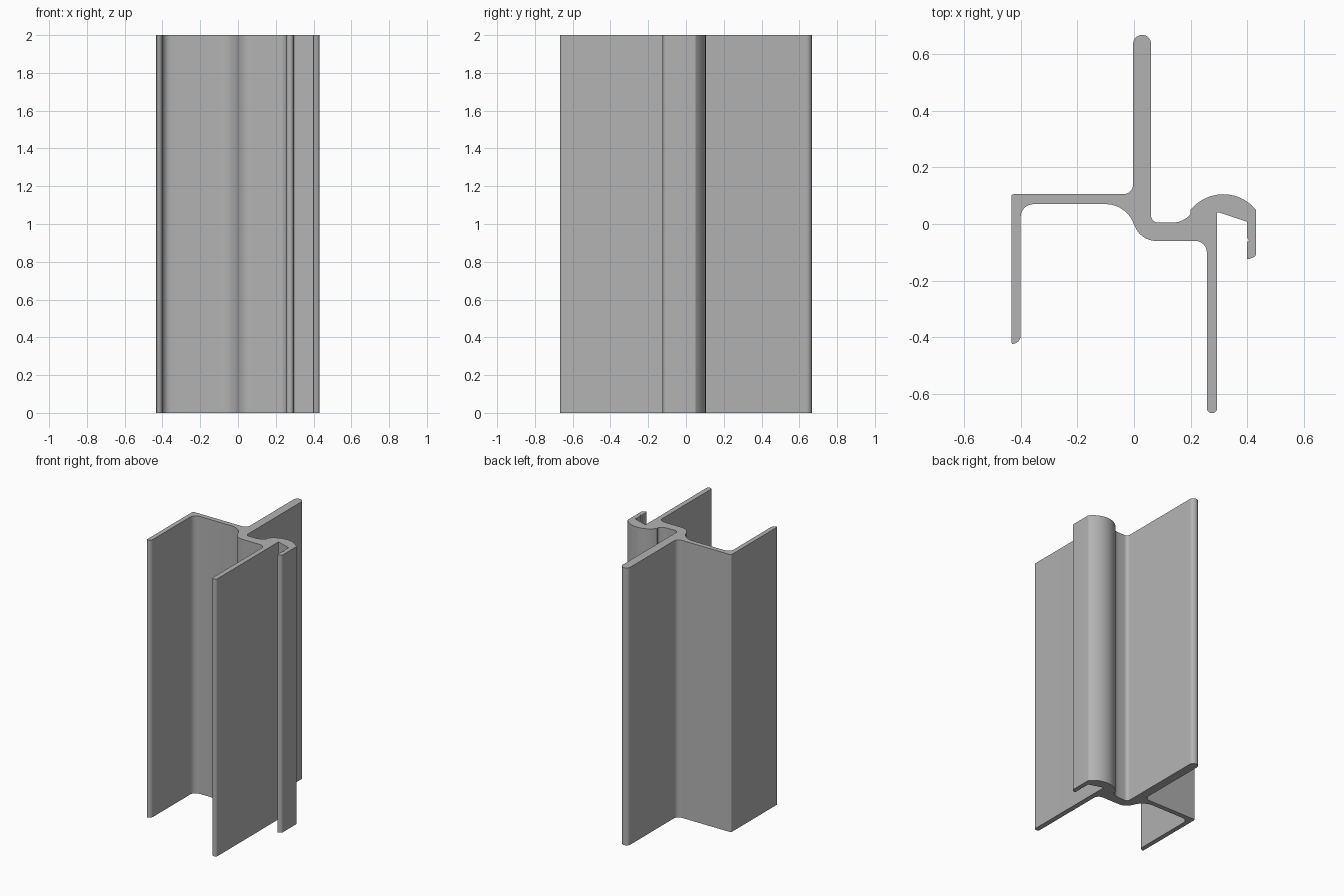
import bpy, bmesh
from math import cos, sin, radians
from mathutils import Vector

if "Cube" in bpy.data.objects:
    bpy.data.objects.remove(bpy.data.objects["Cube"], do_unlink=True)


def arc(cx, cy, r, a0, a1, steps=12):
    """Points along a circular arc, angles in degrees."""
    angles = [radians(a0 + (a1 - a0) * i / steps) for i in range(steps + 1)]
    return [(cx + r * cos(a), cy + r * sin(a), 0) for a in angles]


def rounded(corners, steps=8):
    """Round each (x, y, radius) corner with a tangent arc."""
    out = []
    for i, (x, y, r) in enumerate(corners):
        p = Vector((x, y))
        if r == 0:
            out.append(p)
            continue
        u = (Vector(corners[i - 1][:2]) - p).normalized()
        v = (Vector(corners[(i + 1) % len(corners)][:2]) - p).normalized()
        half = u.angle(v) / 2
        centre = p + (u + v).normalized() * (r / sin(half))
        reach = r * cos(half) / sin(half)
        start, end = p + u * reach - centre, p + v * reach - centre
        sweep = start.angle_signed(end)
        for k in range(steps + 1):
            a = -sweep * k / steps
            out.append(centre + Vector((start.x * cos(a) - start.y * sin(a),
                                        start.x * sin(a) + start.y * cos(a))))
    return out


# Cross-section, clockwise from the top of the back fin
outline = [(-0.003, 0.667, 0.031), (0.06, 0.667, 0.031), (0.06, 0.005, 0.025)]
# Curved hook and its lip
outline += arc(0.137, 0.085, 0.08, 270, 322, 8)
outline += arc(0.315, -0.043, 0.148, 142, 46, 20)
outline += [(0.431, 0.05, 0.01), (0.431, -0.115, 0.018), (0.398, -0.126, 0.005),
            (0.398, -0.066, 0), (0.406, -0.057, 0), (0.398, -0.048, 0),
            (0.398, 0.008, 0), (0.293, 0.043, 0.004)]
# Long front leg
outline += [(0.293, -0.667, 0.017), (0.257, -0.667, 0.017), (0.257, -0.06, 0.04)]
# S-shaped step in the web
outline += arc(0.08, 0.023, 0.083, 270, 198)
outline += arc(-0.1, -0.035, 0.105, 18, 90)
# Short front leg and its outer corner
outline += [(-0.4, 0.07, 0.045), (-0.4, -0.423, 0.03), (-0.433, -0.423, 0.008),
            (-0.433, 0.105, 0.008), (-0.003, 0.105, 0.035)]

# Extrude the section to full height
bm = bmesh.new()
base = bm.faces.new([bm.verts.new((p.x, p.y, 0)) for p in rounded(outline)])
top = bmesh.ops.extrude_face_region(bm, geom=[base], use_keep_orig=True)
bmesh.ops.translate(bm, vec=(0, 0, 2),
                    verts=[g for g in top["geom"] if isinstance(g, bmesh.types.BMVert)])
bmesh.ops.recalc_face_normals(bm, faces=bm.faces)
mesh = bpy.data.meshes.new("extruded_profile")
bm.to_mesh(mesh)
bm.free()

profile = bpy.data.objects.new("extruded_profile", mesh)
bpy.context.collection.objects.link(profile)

# Plain grey metal
grey = bpy.data.materials.new("grey_metal")
grey.use_nodes = True
colour = (0.45, 0.45, 0.45, 1)
grey.diffuse_color = colour
grey.node_tree.nodes["Principled BSDF"].inputs["Base Color"].default_value = colour
mesh.materials.append(grey)

bpy.context.view_layer.objects.active = profile
profile.select_set(True)
bpy.ops.object.shade_smooth_by_angle(angle=radians(30))
